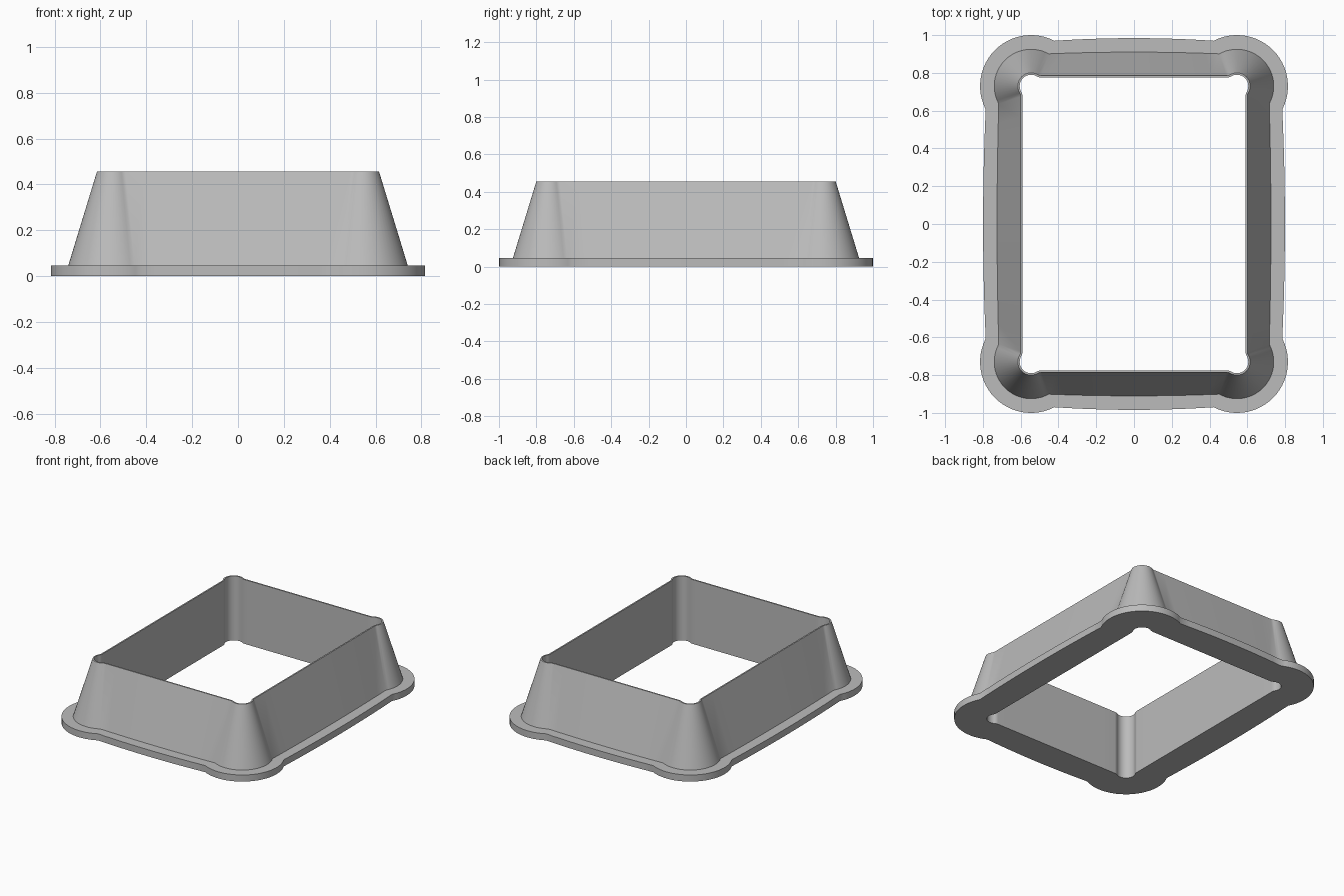
import bpy, bmesh, math

if "Cube" in bpy.data.objects:
    bpy.data.objects.remove(bpy.data.objects["Cube"])

CX, CY = 0.545, 0.73        # centre of each corner lobe
ARC, FIL, SIDE = 12, 5, 6   # steps per half lobe, fillet and half side


def half(r, h_end, h_mid, rf, length):
    """Half a lobe, its fillet and half a bowed side, relative to the lobe centre."""
    dx = math.sqrt((r + rf) ** 2 - (h_end + rf) ** 2)
    end = math.atan2(h_end + rf, -dx)
    pts = []
    for i in range(ARC + 1):
        a = math.pi / 4 + (end - math.pi / 4) * i / ARC
        pts.append((r * math.cos(a), r * math.sin(a)))
    for i in range(1, FIL + 1):
        a = end + math.pi + (math.pi / 2 - end) * i / FIL
        pts.append((-dx + rf * math.cos(a), h_end + rf + rf * math.sin(a)))
    for i in range(1, SIDE + 1):
        t = i / SIDE
        pts.append((-dx - (length - dx) * t,
                    h_end + (h_mid - h_end) * (1 - (1 - t) ** 2)))
    return pts


def outline(r, h_end, h_mid, rf):
    """Closed outline, one quarter mirrored around."""
    side_x = [(CX + v, CY + u) for u, v in half(r, h_end, h_mid, rf, CY)]
    side_y = [(CX + u, CY + v) for u, v in half(r, h_end, h_mid, rf, CX)]
    quarter = side_x[::-1] + side_y[1:]
    loop = []
    for sx, sy in ((1, 1), (-1, 1), (-1, -1), (1, -1)):
        q = [(sx * x, sy * y) for x, y in quarter]
        loop += (q if sx * sy > 0 else q[::-1])[:-1]
    return loop


# outlines: hole, cutting edge, foot of the sloped wall, flange rim
hole = outline(0.06, 0.045, 0.045, 0.05)
edge = outline(0.07, 0.055, 0.055, 0.04)
foot = outline(0.195, 0.171, 0.18, 0.0)
rim = outline(0.27, 0.24, 0.254, 0.0)

# rings lofted into one closed tube-like frame
rings = [(rim, 0.0), (rim, 0.047), (foot, 0.047), (edge, 0.456), (hole, 0.456), (hole, 0.0)]
bm = bmesh.new()
loops = [[bm.verts.new((x, y, z)) for x, y in o] for o, z in rings]
n = len(hole)
for k, a in enumerate(loops):
    b = loops[(k + 1) % len(loops)]
    for i in range(n):
        j = (i + 1) % n
        bm.faces.new((a[i], a[j], b[j], b[i]))
bmesh.ops.remove_doubles(bm, verts=bm.verts, dist=1e-5)
bmesh.ops.recalc_face_normals(bm, faces=bm.faces)
mesh = bpy.data.meshes.new("cutter_frame")
bm.to_mesh(mesh)
bm.free()
frame = bpy.data.objects.new("cutter_frame", mesh)
bpy.context.collection.objects.link(frame)

grey = bpy.data.materials.new("light grey")
grey.diffuse_color = (0.5, 0.5, 0.5, 1)
grey.use_nodes = True
grey.node_tree.nodes["Principled BSDF"].inputs["Base Color"].default_value = grey.diffuse_color
mesh.materials.append(grey)

bpy.context.view_layer.objects.active = frame
frame.select_set(True)
bpy.ops.object.shade_smooth_by_angle(angle=math.radians(28))
